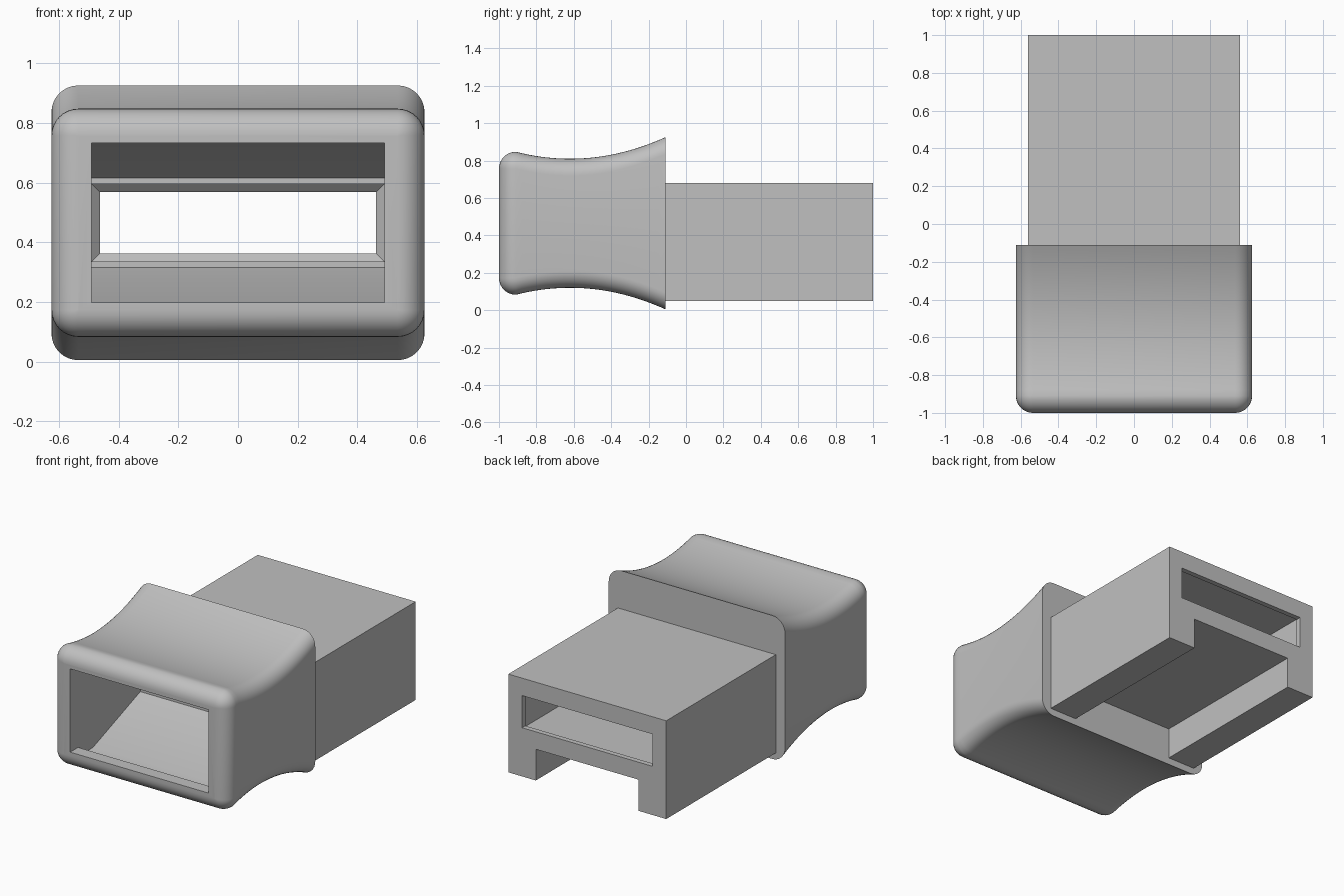
import bpy, bmesh, math

if "Cube" in bpy.data.objects:
    bpy.data.objects.remove(bpy.data.objects["Cube"])

grey = bpy.data.materials.new("plain grey")
grey.use_nodes = True
colour = (0.53, 0.53, 0.53, 1)
grey.diffuse_color = colour
grey.node_tree.nodes["Principled BSDF"].inputs["Base Color"].default_value = colour

MID = 0.465   # height of the symmetry plane
R = 0.09      # corner radius


def loft(name, rings):
    """Closed solid from matching rings of points."""
    bm = bmesh.new()
    rows = [[bm.verts.new(p) for p in ring] for ring in rings]
    n = len(rows[0])
    for a, b in zip(rows, rows[1:]):
        for i in range(n):
            j = (i + 1) % n
            bm.faces.new((a[i], a[j], b[j], b[i]))
    bm.faces.new(rows[0])
    bm.faces.new(rows[-1])
    bmesh.ops.recalc_face_normals(bm, faces=bm.faces)
    mesh = bpy.data.meshes.new(name)
    bm.to_mesh(mesh)
    bm.free()
    mesh.materials.append(grey)
    ob = bpy.data.objects.new(name, mesh)
    bpy.context.collection.objects.link(ob)
    return ob


def rect(y, hx, z0, z1):
    return [(-hx, y, z0), (hx, y, z0), (hx, y, z1), (-hx, y, z1)]


def rounded(y, hx, hz, r, steps=8):
    pts = []
    for k, (sx, sz) in enumerate([(1, 1), (-1, 1), (-1, -1), (1, -1)]):
        for s in range(steps + 1):
            a = math.pi / 2 * (k + s / steps)
            pts.append((sx * (hx - r) + r * math.cos(a), y,
                        MID + sz * (hz - r) + r * math.sin(a)))
    return pts


def cut(ob, cutters):
    for c in cutters:
        mod = ob.modifiers.new("cut", "BOOLEAN")
        mod.operation = "DIFFERENCE"
        mod.solver = "EXACT"
        mod.object = c
    deps = bpy.context.evaluated_depsgraph_get()
    mesh = bpy.data.meshes.new_from_object(ob.evaluated_get(deps))
    ob.modifiers.clear()
    ob.data = mesh


def grip_height(y):
    return 0.345 + 0.442 * (y + 0.62) ** 2


# Grip: rounded front edge, then a waisted sweep to a flared flat back
front_y = -1 + R
rings = []
for i in range(9):
    a = math.pi / 2 * i / 8
    inset = R * (1 - math.sin(a))
    rings.append(rounded(front_y - R * math.cos(a), 0.625 - inset,
                         grip_height(front_y) - inset, max(R - inset, 0.0005)))
for i in range(1, 25):
    y = front_y + (-0.11 - front_y) * i / 24
    rings.append(rounded(y, 0.625, grip_height(y), R))
grip = loft("grip", rings)

# Tail block
tail = loft("tail_block", [rect(-0.13, 0.56, 0.05, 0.68), rect(1, 0.56, 0.05, 0.68)])

# Passage: front lip, funnel, slot with a bevelled exit; half heights about MID
passage = [(-1.1, 0.49, 0.267), (-0.92, 0.49, 0.267), (-0.92, 0.49, 0.325),
           (-0.77, 0.49, 0.325), (-0.29, 0.49, 0.15), (-0.29, 0.49, 0.13),
           (0.94, 0.49, 0.13), (0.967, 0.463, 0.103), (1.1, 0.463, 0.103)]
bore = loft("passage_cutter", [rect(y, hx, MID - h, MID + h) for y, hx, h in passage])

# Channel under the tail
channel = loft("channel_cutter", [rect(-0.2, 0.365, -0.1, 0.25), rect(1.1, 0.365, -0.1, 0.25)])

cut(grip, [bore])
cut(tail, [bore, channel])
for c in (bore, channel):
    bpy.data.objects.remove(c)

bpy.ops.object.select_all(action="DESELECT")
grip.select_set(True)
bpy.context.view_layer.objects.active = grip
bpy.ops.object.shade_smooth_by_angle(angle=math.radians(35))
